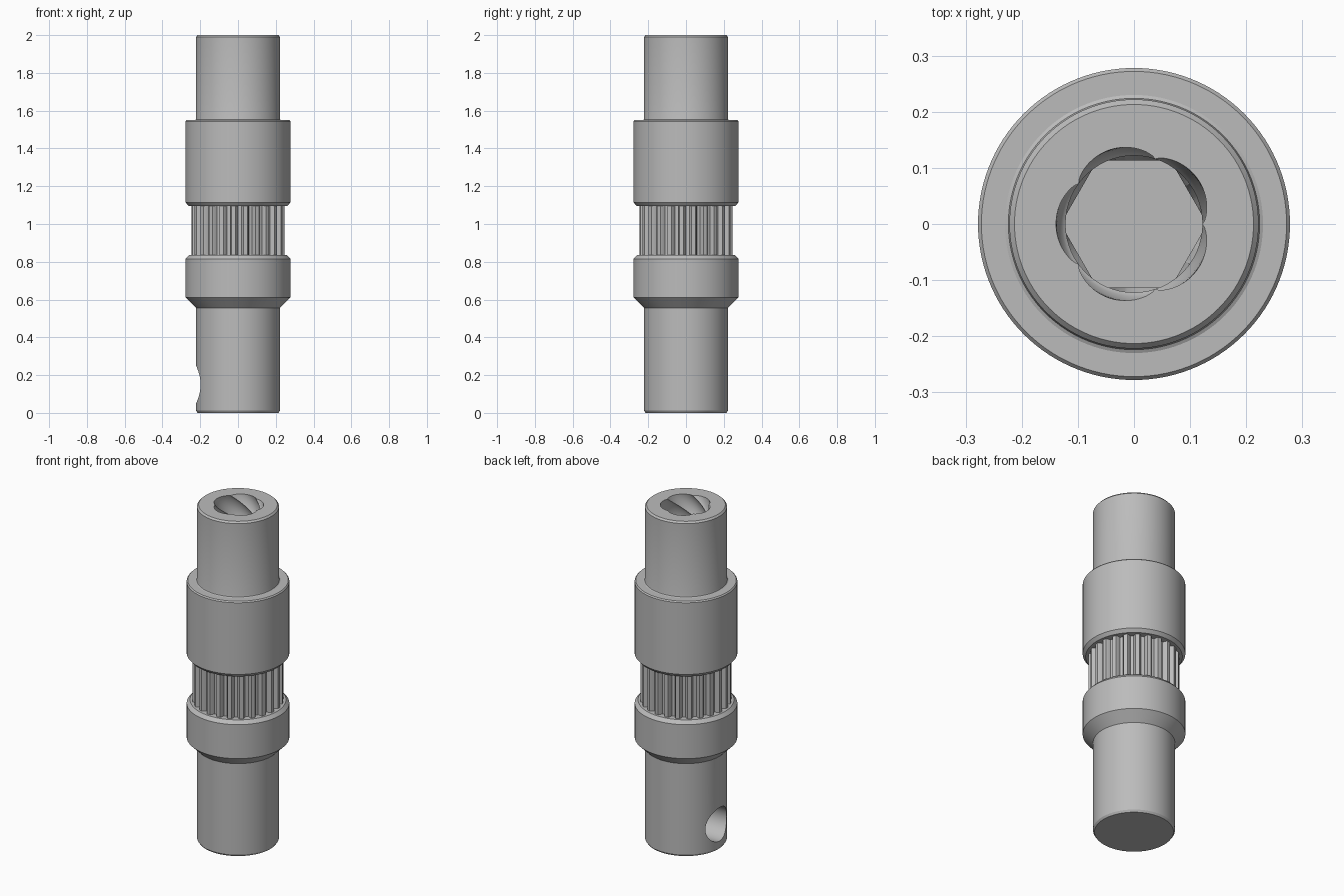
import bpy, bmesh
from math import sin, cos, pi, radians

cube = bpy.data.objects.get("Cube")
if cube:
    bpy.data.objects.remove(cube, do_unlink=True)

steel = bpy.data.materials.new("grey steel")
steel.use_nodes = True
GREY = (0.5, 0.5, 0.5, 1)
steel.diffuse_color = GREY
steel.node_tree.nodes["Principled BSDF"].inputs["Base Color"].default_value = GREY


def loft(name, rings):
    """Closed solid through a stack of equal-sized rings, bottom to top."""
    bm = bmesh.new()
    rows = [[bm.verts.new(p) for p in ring] for ring in rings]
    n = len(rows[0])
    for low, high in zip(rows, rows[1:]):
        for i in range(n):
            j = (i + 1) % n
            bm.faces.new((low[i], low[j], high[j], high[i]))
    bm.faces.new(rows[0][::-1])
    bm.faces.new(rows[-1])
    bmesh.ops.recalc_face_normals(bm, faces=bm.faces)
    mesh = bpy.data.meshes.new(name)
    bm.to_mesh(mesh)
    bm.free()
    mesh.materials.append(steel)
    obj = bpy.data.objects.new(name, mesh)
    bpy.context.collection.objects.link(obj)
    return obj


def ring(radius, z, n=120, turn=0):
    """Horizontal ring; radius is a number or a function of the angle."""
    pts = []
    for i in range(n):
        a = 2 * pi * i / n
        r = radius(a) if callable(radius) else radius
        pts.append((r * cos(a + turn), r * sin(a + turn), z))
    return pts


def select(obj):
    bpy.ops.object.select_all(action='DESELECT')
    obj.select_set(True)
    bpy.context.view_layer.objects.active = obj


def cut(obj, cutter):
    cutter.hide_render = True
    select(obj)
    mod = obj.modifiers.new("cut", 'BOOLEAN')
    mod.operation = 'DIFFERENCE'
    mod.solver = 'EXACT'
    mod.object = cutter
    bpy.ops.object.modifier_apply(modifier=mod.name)
    bpy.data.objects.remove(cutter, do_unlink=True)


# Turned shaft with two chamfered collars
profile = [(.214, 0), (.222, .012), (.222, .556), (.278, .612), (.278, .815),
           (.26, .835), (.218, .835), (.218, 1.096), (.262, 1.096),
           (.278, 1.115), (.278, 1.543), (.272, 1.55), (.23, 1.55),
           (.224, 1.553), (.222, 1.56), (.222, 1.99), (.213, 2)]
shaft = loft("stepped_shaft", [ring(r, z) for r, z in profile])


# Five-lobed bore that spirals down into a hexagonal floor
def lobes(a):
    return .122 + .017 * abs(cos(2.5 * (a - pi))) ** .7


def hexagon(a):
    off = (a - radians(30) + pi / 6) % (pi / 3) - pi / 6
    return min(.124, .113 / cos(off))


TOP, DEPTH, STEPS = 2.0, .3, 30
bore_rings = [ring(hexagon, TOP - DEPTH - .08), ring(hexagon, TOP - DEPTH - .04, turn=-pi)]
for s in range(STEPS, -1, -1):
    t = s / STEPS
    bore_rings.append(ring(lobes, TOP - DEPTH * t, turn=-pi * t))
bore_rings[1] = ring(hexagon, TOP - DEPTH - .04)
# Match the half-turned start of the spiral to the untwisted hexagon rows
for k in (0, 1):
    half = len(bore_rings[k]) // 2
    bore_rings[k] = bore_rings[k][half:] + bore_rings[k][:half]
bore_rings.append(ring(lobes, TOP + .02))
cut(shaft, loft("bore_cutter", bore_rings))

# Round cross hole near the foot, on the right side
hole_rings = [[(x, .1 * cos(2 * pi * i / 64), .15 + .1 * sin(2 * pi * i / 64))
               for i in range(64)] for x in (-.3, -.06)]
cut(shaft, loft("hole_cutter", hole_rings))

# Straight splines between the collars
TEETH = 24
tooth = [(.222, 0), (.222, .3), (.238, .38), (.247, .46), (.247, .8), (.238, .9)]


def spline_ring(z):
    return [(r * cos(a), r * sin(a), z)
            for k in range(TEETH) for r, f in tooth
            for a in [2 * pi * (k + f) / TEETH]]


splines = loft("splined_band", [spline_ring(.833), spline_ring(1.098)])

for obj in (shaft, splines):
    select(obj)
    bpy.ops.object.shade_smooth_by_angle(angle=radians(25))
